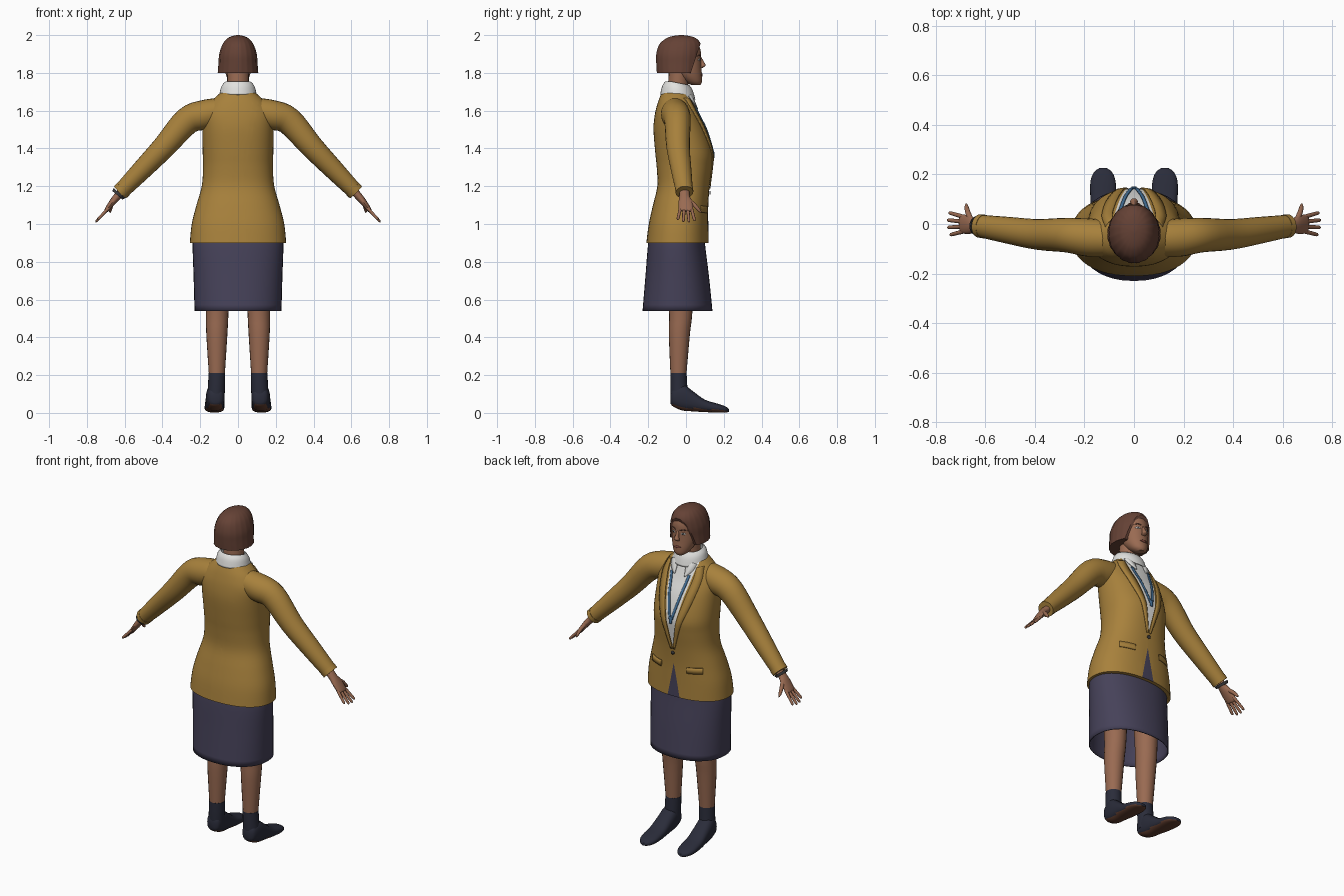
import bpy, bmesh, math
from mathutils import Vector
from mathutils.bvhtree import BVHTree

if "Cube" in bpy.data.objects:
    bpy.data.objects.remove(bpy.data.objects["Cube"])


def material(name, r, g, b):
    m = bpy.data.materials.new(name)
    m.use_nodes = True
    m.diffuse_color = (r, g, b, 1)
    m.node_tree.nodes["Principled BSDF"].inputs["Base Color"].default_value = (r, g, b, 1)
    return m


MUSTARD = material("mustard wool", .39, .22, .045)
NAVY = material("navy cloth", .061, .054, .1)
SKIN = material("skin", .32, .145, .084)
HAIR = material("brown hair", .13, .054, .036)
WHITE = material("white cotton", .76, .76, .74)
SHOE = material("dark shoe", .023, .025, .042)
SOLE = material("brown sole", .12, .048, .028)
BLUE = material("blue ribbon", .06, .17, .33)
LIP = material("lip", .2, .06, .045)
METAL = material("dark metal", .05, .05, .055)
X, Y, Z = Vector((1, 0, 0)), Vector((0, 1, 0)), Vector((0, 0, 1))
parts = []


def finish(name, bm, mats, thick=0.0):
    bmesh.ops.recalc_face_normals(bm, faces=bm.faces)
    me = bpy.data.meshes.new(name)
    bm.to_mesh(me)
    bm.free()
    for m in mats:
        me.materials.append(m)
    ob = bpy.data.objects.new(name, me)
    bpy.context.scene.collection.objects.link(ob)
    if thick:
        mod = ob.modifiers.new("thickness", 'SOLIDIFY')
        mod.thickness = thick
    parts.append(ob)
    return ob


def smooth(rows, k):
    """Catmull-Rom interpolation of tuples."""
    rows = [Vector(r) for r in rows]
    out = []
    for i in range(len(rows) - 1):
        a, b, c, d = rows[max(i - 1, 0)], rows[i], rows[i + 1], rows[min(i + 2, len(rows) - 1)]
        for j in range(k):
            t = j / k
            out.append(.5 * (2 * b + (c - a) * t + (2 * a - 5 * b + 4 * c - d) * t * t
                             + (3 * b - a - 3 * c + d) * t ** 3))
    return out + [rows[-1]]


def sweep(rows, n=20, k=4, side=Y, axis=None, power=2.0, caps=True, groove=0.0):
    """Skin elliptical rings (x, y, z, radius along side, other radius)."""
    bm = bmesh.new()
    rows = smooth(rows, k)
    pos = [Vector(r[:3]) for r in rows]
    rings = []
    for i, r in enumerate(rows):
        t = axis or (pos[min(i + 1, len(pos) - 1)] - pos[max(i - 1, 0)]).normalized()
        u = (side - t * side.dot(t)).normalized()
        v = t.cross(u)
        ring = []
        for j in range(n):
            q = math.tau * j / n
            c, s = math.cos(q), math.sin(q)
            f = 1 - groove * (j % 3 == 0)
            ring.append(bm.verts.new(pos[i] + f * (
                u * r[3] * math.copysign(abs(c) ** (2 / power), c)
                + v * r[4] * math.copysign(abs(s) ** (2 / power), s))))
        rings.append(ring)
    for a, b in zip(rings, rings[1:]):
        for j in range(n):
            bm.faces.new((a[j], a[(j + 1) % n], b[(j + 1) % n], b[j]))
    if caps:
        bm.faces.new(rings[0])
        bm.faces.new(rings[-1])
    return bm


def loft(rows, **kw):
    """Horizontal rings given as (z, half width, y back, y front)."""
    return sweep([(0, (b + f) / 2, z, w, (f - b) / 2) for z, w, b, f in rows],
                 side=X, axis=Z, **kw)


def cut(bm, co, no, **kw):
    bmesh.ops.bisect_plane(bm, geom=bm.verts[:] + bm.edges[:] + bm.faces[:],
                           plane_co=co, plane_no=no, **kw)


def tree(ob):
    return BVHTree.FromPolygons([v.co for v in ob.data.vertices],
                                [p.vertices for p in ob.data.polygons])


def strip(name, target, rows, mat, k=6, lift=.003):
    """Thin plate following (x, z, width) rows, laid on the +y face of the target."""
    bm = bmesh.new()
    rows = smooth(rows, k)
    pairs = []
    for i, r in enumerate(rows):
        d = rows[min(i + 1, len(rows) - 1)] - rows[max(i - 1, 0)]
        across = Vector((-d[1], d[0])).normalized() * max(r[2], .0005) / 2
        pair = []
        for f in (-1, 0, 1):
            x, z = r[0] + f * across.x, r[1] + f * across.y
            hit = target.ray_cast(Vector((x, 1, z)), -Y)[0] or target.find_nearest(Vector((x, .1, z)))[0]
            pair.append(bm.verts.new(hit + Y * lift))
        pairs.append(pair)
    for a, b in zip(pairs, pairs[1:]):
        for j in (0, 1):
            bm.faces.new((a[j], a[j + 1], b[j + 1], b[j]))
    return finish(name, bm, [mat], .005)


# Jacket body, with shirt opening and hem slit cut along straight lines
bm = loft([(.9, .255, -.21, .12), (1, .245, -.197, .118), (1.1, .22, -.175, .118),
           (1.2, .192, -.152, .125), (1.3, .185, -.155, .138), (1.38, .187, -.163, .142),
           (1.5, .188, -.172, .108), (1.58, .185, -.165, .07), (1.64, .15, -.15, .045),
           (1.68, .11, -.135, .03), (1.7, .085, -.125, .02)], n=48, power=2.25)
for s in (1, -1):
    cut(bm, (0, 0, 1.2), (s * .49, 0, -.09))
    cut(bm, (0, 0, 1.1), (s * .2, 0, .04))
for f in bm.faces:
    c = f.calc_center_median()
    if c.y > 0 and abs(c.x) < (c.z - 1.2) * .09 / .49:
        f.material_index = 1
    elif c.y > 0 and abs(c.x) < (1.1 - c.z) * .2:
        f.material_index = 2
torso = tree(finish("jacket_body", bm, [MUSTARD, WHITE, NAVY]))

# Skirt, open underneath
finish("skirt", loft([(.96, .225, -.185, .1), (.9, .24, -.2, .1), (.72, .235, -.215, .122),
                      (.54, .23, -.23, .14)], n=40, power=2.2, caps=False), [NAVY], .006)

# Neck, collar and head
finish("neck", loft([(1.66, .062, -.1, .01), (1.74, .058, -.095, .012), (1.82, .058, -.09, .02)]), [SKIN])
bm = loft([(1.685, .1, -.137, .05), (1.73, .09, -.126, .036), (1.755, .073, -.11, .018)], n=32, caps=False)
for v in bm.verts:
    v.co.z -= .2 * max(v.co.y + .08, 0)
finish("shirt_collar", bm, [WHITE], .006)
face = tree(finish("head", loft([(1.735, .022, .03, .075), (1.75, .042, .0, .084), (1.78, .06, -.04, .085),
                                 (1.82, .072, -.07, .082), (1.87, .077, -.1, .08), (1.92, .077, -.1, .077),
                                 (1.96, .06, -.08, .058), (1.98, .03, -.05, .02)], n=32), [SKIN]))
finish("nose", sweep([(0, .07, 1.885, .007, .01), (0, .084, 1.855, .01, .013), (0, .09, 1.838, .016, .014),
                      (0, .08, 1.826, .012, .007)], n=12, side=X, axis=Z), [SKIN])
strip("mouth", face, [(-.025, 1.788, .002), (0, 1.789, .014), (.025, 1.788, .002)], LIP)

# Bobbed hair, sliced off in front of the face
bm = loft([(1.8, .108, -.155, .075), (1.85, .104, -.158, .08), (1.9, .1, -.158, .084),
           (1.95, .083, -.142, .08), (1.98, .06, -.11, .058), (1.994, .034, -.075, .025),
           (2, .008, -.035, -.018)], n=60, groove=.02)
cut(bm, (0, .025, 1.8), (0, .15, -.05), clear_outer=True)
bmesh.ops.holes_fill(bm, edges=[e for e in bm.edges if e.is_boundary], sides=0)
finish("hair", bm, [HAIR])

for s, tag in ((1, "left_"), (-1, "right_")):
    def limb(name, rows, mat, **kw):
        return finish(tag + name, sweep([(s * r[0], *r[1:]) for r in rows], **kw), [mat])

    def plate(name, target, rows, mat, **kw):
        return strip(tag + name, target, [(s * r[0], *r[1:]) for r in rows], mat, **kw)

    # Sleeve and cuff
    limb("sleeve", [(.08, -.06, 1.6, .07, .07), (.18, -.055, 1.578, .077, .078), (.27, -.045, 1.545, .07, .073),
                    (.39, -.042, 1.41, .062, .062), (.51, -.025, 1.285, .054, .053),
                    (.622, -.008, 1.17, .045, .043)], MUSTARD, n=24)
    limb("cuff_edge", [(.606, -.01, 1.186, .048, .046), (.624, -.008, 1.168, .047, .045)], MUSTARD, n=24)

    # Hand with spread fingers and a thumb
    limb("palm", [(.6, -.008, 1.19, .028, .022), (.64, -.008, 1.145, .028, .02), (.665, -.003, 1.115, .038, .017),
                  (.695, 0, 1.075, .037, .012), (.7, 0, 1.068, .03, .006)], SKIN, n=16)
    for i, reach in enumerate((.82, .97, 1, .9)):
        y0, y1 = -.029 + i * .019, -.044 + i * .03
        tip = Vector((.692 + .062 * reach, y1, 1.08 - .07 * reach))
        base = Vector((.685, y0, 1.085))
        limb("finger", [(*base, .009, .009), (*base.lerp(tip, .6), .008, .008),
                        (*base.lerp(tip, .92), .007, .007), (*tip, .002, .002)], SKIN, n=10, k=2)
    limb("thumb", [(.655, .01, 1.13, .012, .012), (.67, .045, 1.1, .011, .011), (.676, .07, 1.072, .008, .008),
                   (.677, .082, 1.06, .002, .002)], SKIN, n=10, k=2, side=X)

    # Leg
    limb("leg", [(.108, -.03, .85, .07, .075), (.11, -.028, .54, .06, .062), (.112, -.035, .42, .056, .056),
                 (.112, -.04, .2, .042, .042), (.112, -.04, .14, .038, .038)], SKIN, side=X, axis=Z)

    # Ankle boot: shaft, foot and brown underside
    limb("boot_shaft", [(.112, -.04, .212, .044, .043), (.114, -.038, .14, .045, .045),
                        (.118, -.034, .06, .046, .046)], SHOE, side=X, axis=Z)
    bm = sweep([(s * .118, -.082, .075, .02, .025), (s * .118, -.068, .082, .04, .048),
                (s * .12, -.02, .083, .048, .07), (s * .122, .04, .06, .05, .052),
                (s * .124, .1, .037, .052, .033), (s * .125, .17, .025, .051, .023),
                (s * .125, .21, .018, .036, .016), (s * .125, .227, .013, .012, .008)],
               n=24, side=X, axis=Y, power=2.5)
    for v in bm.verts:
        v.co.z = max(v.co.z, 0)
    bm.normal_update()
    bmesh.ops.recalc_face_normals(bm, faces=bm.faces)
    for f in bm.faces:
        f.material_index = int(f.normal.z < -.55 and f.calc_center_median().z < .06)
    finish(tag + "boot_foot", bm, [SHOE, SOLE])

    # Lapel, pocket flap, collar point and ribbon
    plate("lapel", torso, [(.008, 1.19, .012), (.045, 1.34, .03), (.085, 1.48, .045),
                           (.108, 1.6, .045), (.102, 1.665, .03)], MUSTARD, lift=.006)
    plate("pocket_flap", torso, [(.085, 1.075, .035), (.125, 1.077, .035), (.17, 1.08, .035)], MUSTARD, lift=.006)
    plate("collar_point", torso, [(.06, 1.685, .05), (.05, 1.65, .045), (.034, 1.61, .004)], WHITE, lift=.008)
    plate("ribbon", torso, [(.058, 1.62, .013), (.035, 1.5, .013), (.006, 1.375, .013)], BLUE, lift=.006)

    # Eye, iris and brow
    plate("eye", face, [(.02, 1.868, .002), (.032, 1.87, .012), (.046, 1.868, .002)], WHITE, lift=.002)
    plate("iris", face, [(.028, 1.87, .006), (.032, 1.87, .011), (.036, 1.87, .006)], METAL, lift=.004)
    plate("brow", face, [(.015, 1.888, .006), (.033, 1.894, .007), (.052, 1.887, .002)], HAIR, lift=.002)

# Ribbon clasp, jacket button and bracelet
strip("ribbon_clasp", torso, [(0, 1.39, .022), (0, 1.35, .016)], BLUE, lift=.008)
strip("jacket_button", torso, [(-.01, 1.165, .01), (0, 1.165, .02), (.01, 1.165, .01)], METAL, lift=.008)
finish("bracelet", sweep([(-.628, -.008, 1.164, .043, .041), (-.638, -.008, 1.152, .037, .035)]), [METAL])

# Smooth shading with crisp edges
bpy.ops.object.select_all(action='DESELECT')
for ob in parts:
    ob.select_set(True)
bpy.context.view_layer.objects.active = parts[0]
bpy.ops.object.shade_smooth_by_angle(angle=math.radians(40))
